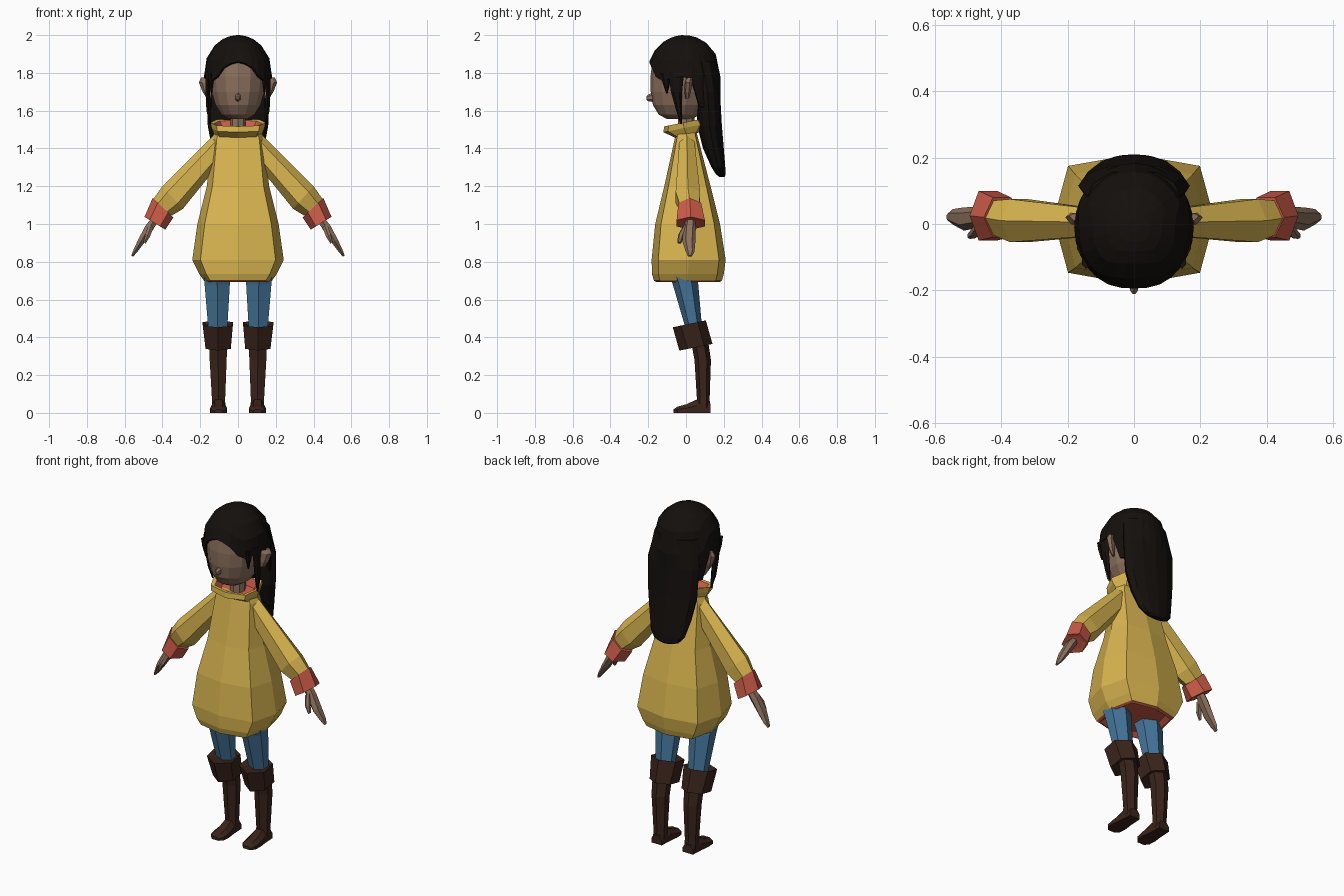
import bpy, bmesh
from math import sin, cos, pi, radians
from mathutils import Vector as V


def mat(name, rgb):
    m = bpy.data.materials.new(name)
    m.diffuse_color = (*rgb, 1)
    return m


YELLOW = mat("yellow_cloth", (0.69, 0.46, 0.08))
RED = mat("red_lining", (0.60, 0.105, 0.065))
BLUE = mat("blue_cloth", (0.06, 0.18, 0.33))
BROWN = mat("brown_leather", (0.042, 0.017, 0.011))
SKIN = mat("skin", (0.26, 0.16, 0.107))
HAIR = mat("hair", (0.007, 0.005, 0.004))


def ring(a, b, v, n=6, k=1.0):
    """Oval through opposite points a and b, half-axis v; k pushes odd points out."""
    a, b, v = V(a), V(b), V(v)
    c, u = (a + b) / 2, (a - b) / 2
    return [c + (u * cos(2 * pi * i / n) + v * sin(2 * pi * i / n)) * (k if i % 2 else 1)
            for i in range(n)]


def loft(name, rings, material, mirror=False, start=True, end=True):
    bm = bmesh.new()
    rows = [[bm.verts.new(p) for p in r] for r in rings]
    n = len(rows[0])
    for r, s in zip(rows, rows[1:]):
        for i in range(n):
            bm.faces.new((r[i], r[(i + 1) % n], s[(i + 1) % n], s[i]))
    if start:
        bm.faces.new(rows[0][::-1])
    if end:
        bm.faces.new(rows[-1])
    bmesh.ops.recalc_face_normals(bm, faces=bm.faces)
    me = bpy.data.meshes.new(name)
    bm.to_mesh(me)
    bm.free()
    me.materials.append(material)
    ob = bpy.data.objects.new(name, me)
    bpy.context.collection.objects.link(ob)
    if mirror:
        ob.modifiers.new("mirror", 'MIRROR')
    return ob


def stack(rows, n, k=1.0, tilt=0.0):
    """Centred level rings from (z, half width, front y, back y)."""
    return [ring((0, f, z + tilt * f), (0, b, z + tilt * b), (w, 0, 0), n, k)
            for z, w, f, b in rows]


# Coat body, hem lining and collar
loft("coat", stack([(0.70, 0.18, -0.17, 0.19), (0.735, 0.205, -0.18, 0.20),
                    (0.81, 0.242, -0.182, 0.21), (1.00, 0.215, -0.163, 0.18),
                    (1.20, 0.165, -0.115, 0.13), (1.45, 0.137, -0.06, 0.065),
                    (1.49, 0.125, -0.05, 0.055)], 8, 1.16), YELLOW, start=False)
loft("hem_lining", stack([(0.70, 0.18, -0.17, 0.19), (0.692, 0.165, -0.155, 0.175),
                          (0.715, 0.14, -0.13, 0.15)], 8, 1.16), RED, start=False)
loft("collar", stack([(1.47, 0.125, -0.06, 0.065), (1.51, 0.14, -0.12, 0.10),
                      (1.54, 0.147, -0.115, 0.085), (1.535, 0.125, -0.095, 0.07)],
                     8, 1.1, 0.2), YELLOW, start=False, end=False)
loft("collar_lining", stack([(1.535, 0.125, -0.095, 0.07), (1.495, 0.10, -0.06, 0.05)],
                            8, 1.1, 0.2), RED, start=False)


# Sleeves and cuffs: outer x,z / inner x,z / mid y / half depth
def arm_rings(rows):
    return [ring((xo, y, zo), (xi, y, zi), (0, d * 1.15, 0), 6)
            for xo, zo, xi, zi, y, d in rows]


loft("sleeve", arm_rings([(0.125, 1.475, 0.09, 1.33, 0.005, 0.04),
                          (0.40, 1.20, 0.292, 1.08, 0.01, 0.065),
                          (0.46, 1.115, 0.35, 1.045, 0.02, 0.05)]), YELLOW, True)
loft("sleeve_cuff", arm_rings([(0.452, 1.138, 0.342, 1.035, 0.02, 0.06),
                               (0.495, 1.038, 0.385, 0.97, 0.025, 0.075),
                               (0.475, 1.03, 0.405, 0.985, 0.025, 0.05)]), RED, True)


# Hands: x, z, front y, back y, half thickness
def hand_rings(rows):
    return [ring((x, f, z), (x, b, z), (0.85 * t, 0, 0.52 * t), 6)
            for x, z, f, b, t in rows]


loft("hand", hand_rings([(0.435, 1.03, 0.0, 0.05, 0.022), (0.47, 0.98, -0.012, 0.052, 0.026),
                         (0.512, 0.91, -0.02, 0.05, 0.021), (0.545, 0.855, -0.002, 0.045, 0.013),
                         (0.56, 0.83, 0.01, 0.032, 0.006)]), SKIN, True)
loft("thumb", hand_rings([(0.46, 0.99, -0.015, 0.02, 0.018), (0.478, 0.94, -0.043, -0.008, 0.016),
                          (0.495, 0.90, -0.045, -0.025, 0.008)]), SKIN, True)


# Legs and boots: mid x, half width, front y,z, back y,z
def leg_rings(rows):
    return [ring((x, f, zf), (x, b, zb), (w * 1.15, 0, 0), 6)
            for x, w, f, zf, b, zb in rows]


loft("trouser_leg", leg_rings([(0.11, 0.075, -0.10, 0.76, 0.05, 0.76),
                               (0.11, 0.067, -0.07, 0.68, 0.065, 0.68),
                               (0.107, 0.05, 0.0, 0.44, 0.085, 0.45)]), BLUE, True)
loft("boot_cuff", leg_rings([(0.105, 0.045, 0.0, 0.45, 0.08, 0.46),
                             (0.107, 0.08, -0.07, 0.453, 0.105, 0.49),
                             (0.105, 0.067, -0.035, 0.33, 0.14, 0.365),
                             (0.105, 0.045, 0.03, 0.35, 0.11, 0.36)]), BROWN, True)
loft("boot_shaft", leg_rings([(0.105, 0.048, 0.03, 0.36, 0.12, 0.36),
                              (0.105, 0.045, 0.045, 0.28, 0.132, 0.28),
                              (0.103, 0.035, 0.058, 0.07, 0.125, 0.07),
                              (0.103, 0.037, 0.05, 0.02, 0.13, 0.02)]), BROWN, True)
foot = []
for y, top, w in ((0.13, 0.05, 0.034), (0.055, 0.07, 0.038), (0.0, 0.045, 0.045),
                  (-0.045, 0.033, 0.042), (-0.067, 0.018, 0.022)):
    foot.append([V((0.103 + sx * w, y, z)) for sx, z in
                 ((-1, 0), (1, 0), (1, top * 0.55), (0.5, top), (-0.5, top), (-1, top * 0.55))])
loft("boot_foot", foot, BROWN, True)

# Neck, head, nose and ears
loft("neck", stack([(1.46, 0.045, -0.045, 0.045), (1.60, 0.038, -0.04, 0.045)], 8), SKIN)
loft("head", stack([(1.555, 0.05, -0.10, 0.03), (1.58, 0.09, -0.145, 0.075),
                    (1.63, 0.122, -0.175, 0.11), (1.70, 0.143, -0.187, 0.135),
                    (1.78, 0.152, -0.188, 0.145), (1.86, 0.145, -0.178, 0.145),
                    (1.92, 0.11, -0.13, 0.11), (1.96, 0.05, -0.06, 0.05)], 14), SKIN)
loft("nose", [ring((0, y, hi), (0, y, lo), (w, 0, 0), 6) for y, hi, lo, w in
              ((-0.17, 1.70, 1.645, 0.016), (-0.20, 1.685, 1.65, 0.013),
               (-0.21, 1.675, 1.658, 0.006))], SKIN)
loft("ear", [ring((0.14, y, z), (x, y + 0.012, z), (0, d, 0), 6) for z, x, y, d in
             ((1.665, 0.165, 0.0, 0.008), (1.70, 0.188, 0.003, 0.016),
              (1.75, 0.207, 0.008, 0.02), (1.775, 0.195, 0.012, 0.012))], SKIN, True)

# Hair cap: dome whose lower edge frames the face
EDGE = [(0, 1.86), (20, 1.845), (32, 1.81), (44, 1.755), (75, 1.775), (100, 1.785),
        (115, 1.62), (180, 1.60)]


def edge_z(deg):
    for (a, p), (b, q) in zip(EDGE, EDGE[1:]):
        if deg <= b:
            return p + (q - p) * (deg - a) / (b - a)


N = 28
cap = []
for t in (0.06, 0.18, 0.32, 0.5, 0.75, 1.0):
    row = []
    for i in range(N):
        deg = 360 * i / N
        low = edge_z(min(deg, 360 - deg))
        z = 2.0 - (2.0 - low) * t * t
        s = (1 - max(0, (z - 1.8) / 0.2) ** 2) ** 0.5
        a = radians(deg)
        row.append(V((0.18 * s * sin(a), -0.01 - 0.193 * s * cos(a), z)))
    cap.append(row)
ob = loft("hair_cap", cap, HAIR, end=False)
mod = ob.modifiers.new("thickness", 'SOLIDIFY')
mod.thickness = 0.014

# Long back hair and side locks
loft("back_hair", stack([(1.86, 0.14, 0.0, 0.165), (1.70, 0.168, 0.05, 0.18),
                         (1.52, 0.16, 0.06, 0.19), (1.40, 0.138, 0.09, 0.20),
                         (1.30, 0.112, 0.135, 0.208), (1.262, 0.08, 0.16, 0.21),
                         (1.25, 0.04, 0.175, 0.205)], 12), HAIR)


def lock(name, rows):
    loft(name, [ring((x, f, z), (x, b, z), (0.014 * min(1, (b - f) / 0.03), 0, 0), 6)
                for z, x, f, b in rows], HAIR, True)


lock("side_lock", [(1.81, 0.16, -0.095, -0.01), (1.70, 0.16, -0.08, -0.02),
                   (1.60, 0.155, -0.052, -0.022), (1.53, 0.147, -0.03, -0.022)])
lock("temple_lock", [(1.80, 0.145, -0.135, -0.085), (1.75, 0.142, -0.125, -0.085),
                     (1.69, 0.14, -0.105, -0.098)])
